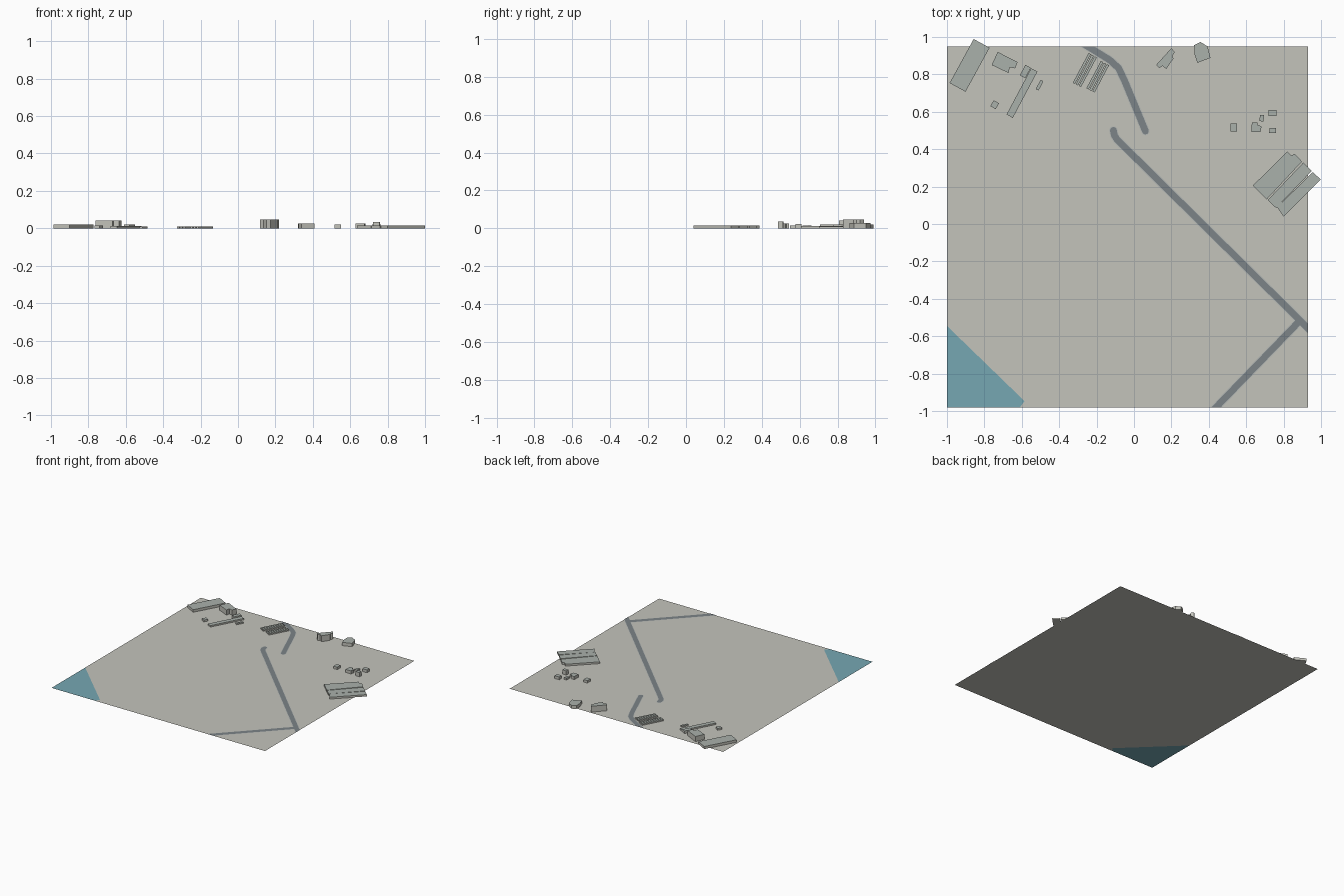
import bpy, bmesh
from math import sin, cos, pi, radians
from mathutils import Vector

if "Cube" in bpy.data.objects:
    bpy.data.objects.remove(bpy.data.objects["Cube"])

X0, X1, Y0, Y1 = -1.0, 0.93, -0.98, 0.949


def material(name, rgb):
    m = bpy.data.materials.new(name)
    m.diffuse_color = (*rgb, 1)
    m.use_nodes = True
    m.node_tree.nodes["Principled BSDF"].inputs["Base Color"].default_value = m.diffuse_color
    return m


LAND = material("land", (0.55, 0.55, 0.50))
WATER = material("water", (0.18, 0.39, 0.45))
ASPHALT = material("asphalt", (0.20, 0.23, 0.245))
KERB = material("kerb", (0.47, 0.49, 0.47))
WALL = material("wall", (0.55, 0.55, 0.50))
ROOF = material("roof", (0.40, 0.44, 0.41))


def finish(bm, name, *mats):
    me = bpy.data.meshes.new(name)
    bm.to_mesh(me)
    bm.free()
    ob = bpy.data.objects.new(name, me)
    for m in mats:
        me.materials.append(m)
    bpy.context.collection.objects.link(ob)
    return ob


def flat(name, pts, mat, z=0.0):
    bm = bmesh.new()
    f = bm.faces.new([bm.verts.new((x, y, z)) for x, y in pts])
    f.normal_update()
    if f.normal.z < 0:
        f.normal_flip()
    finish(bm, name, mat)


def building(name, pts, h):
    """Footprint polygon pulled up to a flat roof."""
    bm = bmesh.new()
    base = bm.faces.new([bm.verts.new((x, y, 0)) for x, y in pts])
    ext = bmesh.ops.extrude_face_region(bm, geom=[base], use_keep_orig=True)["geom"]
    bmesh.ops.translate(bm, vec=(0, 0, h), verts=[v for v in ext if isinstance(v, bmesh.types.BMVert)])
    bmesh.ops.recalc_face_normals(bm, faces=bm.faces)
    for f in bm.faces:
        f.material_index = 1 if f.normal.z > 0.5 else 0
    finish(bm, name, WALL, ROOF)


def block(name, cx, cy, length, width, deg, h):
    """Rectangular building, its length turned deg from the x axis."""
    d = Vector((cos(radians(deg)), sin(radians(deg)))) * length / 2
    n = Vector((-d.y, d.x)).normalized() * width / 2
    c = Vector((cx, cy))
    building(name, [c - d - n, c + d - n, c + d + n, c - d + n], h)


def road(name, pts, width, z, mat, cap_start=False, cap_end=False):
    """Mitred ribbon with optional round ends, trimmed to the land."""
    p = [Vector(q) for q in pts]
    dirs = [(b - a).normalized() for a, b in zip(p, p[1:])]
    bm = bmesh.new()
    rows = []
    for i, q in enumerate(p):
        a, b = dirs[max(i - 1, 0)], dirs[min(i, len(dirs) - 1)]
        t = (a + b).normalized()
        n = Vector((-t.y, t.x)) * (width / 2 / t.dot(a))
        rows.append([bm.verts.new((*(q + s * n), z)) for s in (-1, 1)])
    for (a, b), (c, d) in zip(rows, rows[1:]):
        bm.faces.new((a, c, d, b))

    def cap(q, t, first, last):
        n = Vector((-t.y, t.x))
        arc = [q + (n * -cos(k * pi / 8) + t * sin(k * pi / 8)) * width / 2 for k in range(1, 8)]
        bm.faces.new([first] + [bm.verts.new((*v, z)) for v in arc] + [last])

    if cap_start:
        cap(p[0], -dirs[0], rows[0][1], rows[0][0])
    if cap_end:
        cap(p[-1], dirs[-1], rows[-1][0], rows[-1][1])
    for co, no in (((X0, 0, 0), (-1, 0, 0)), ((X1, 0, 0), (1, 0, 0)),
                   ((0, Y0, 0), (0, -1, 0)), ((0, Y1, 0), (0, 1, 0))):
        bmesh.ops.bisect_plane(bm, geom=bm.verts[:] + bm.edges[:] + bm.faces[:],
                               plane_co=co, plane_no=no, clear_outer=True)
    for f in bm.faces:
        f.normal_update()
        if f.normal.z < 0:
            f.normal_flip()
    finish(bm, name, mat)


# Land and the water in its corner
shore = [(-1.0, -0.545), (-0.585, -0.947), (-0.61, Y0)]
flat("land", shore + [(X1, Y0), (X1, Y1), (X0, Y1)], LAND)
flat("water", shore + [(X0, Y0)], WATER)

# Roads with a pale kerb underneath
routes = {
    "north_road": ([(-0.29, 0.974), (-0.24, 0.945), (-0.13, 0.877), (-0.083, 0.834),
                    (-0.052, 0.77), (0.061, 0.497)], False, True),
    "main_road": ([(-0.11, 0.50), (-0.105, 0.475), (-0.092, 0.453), (0.884, -0.512),
                   (0.98, -0.607)], True, False),
    "side_road": ([(0.884, -0.52), (0.40, -1.02)], False, False),
}
for name, (pts, a, b) in routes.items():
    road(name + "_kerb", pts, 0.046, 0.001, KERB, a, b)
    road(name, pts, 0.036, 0.002, ASPHALT, a, b)

# North-west works
block("long_hall", -0.879, 0.848, 0.268, 0.097, 61.3, 0.021)
building("tall_hall", [(-0.729, 0.92), (-0.622, 0.866), (-0.636, 0.832), (-0.665, 0.838),
                       (-0.67, 0.807), (-0.761, 0.85)], 0.042)
block("narrow_hall", -0.599, 0.70, 0.28, 0.038, 62, 0.012)
block("annex", -0.581, 0.815, 0.063, 0.033, 62, 0.021)
block("hut", -0.745, 0.638, 0.036, 0.033, 60, 0.015)
block("lean_to", -0.505, 0.742, 0.056, 0.017, 62, 0.01)

# Two groups of narrow greenhouses
for g, (cx, cy, length) in enumerate([(-0.263, 0.823, 0.18), (-0.194, 0.787, 0.165)]):
    for i in (-1, 0, 1):
        block(f"greenhouse_{g}_{i + 1}", cx + i * 0.0159, cy - i * 0.0084, length, 0.0135, 62, 0.01)

# Northern houses
building("north_house", [(0.118, 0.85), (0.20, 0.94), (0.218, 0.918), (0.206, 0.9),
                         (0.211, 0.885), (0.173, 0.829), (0.152, 0.845), (0.136, 0.834)], 0.048)
building("gabled_house", [(0.322, 0.957), (0.355, 0.973), (0.393, 0.95), (0.409, 0.888),
                          (0.339, 0.862), (0.323, 0.91)], 0.027)

# Small eastern houses
block("cottage_west", 0.533, 0.517, 0.035, 0.043, 0, 0.02)
building("cottage_notched", [(0.628, 0.492), (0.63, 0.544), (0.66, 0.544), (0.66, 0.53),
                             (0.682, 0.522), (0.676, 0.492)], 0.025)
block("cottage_shed", 0.683, 0.566, 0.022, 0.034, -5, 0.015)
block("cottage_north", 0.741, 0.594, 0.043, 0.033, 0, 0.023)
block("cottage_south", 0.741, 0.50, 0.035, 0.027, -3, 0.035)

# Three-bay warehouse
building("warehouse_wide", [(0.635, 0.205), (0.82, 0.388), (0.842, 0.366), (0.858, 0.376),
                            (0.898, 0.334), (0.71, 0.132)], 0.015)
building("warehouse_middle", [(0.715, 0.128), (0.905, 0.328), (0.95, 0.283), (0.76, 0.085)], 0.015)
building("warehouse_narrow", [(0.765, 0.09), (0.955, 0.277), (0.999, 0.238), (0.80, 0.04)], 0.015)
